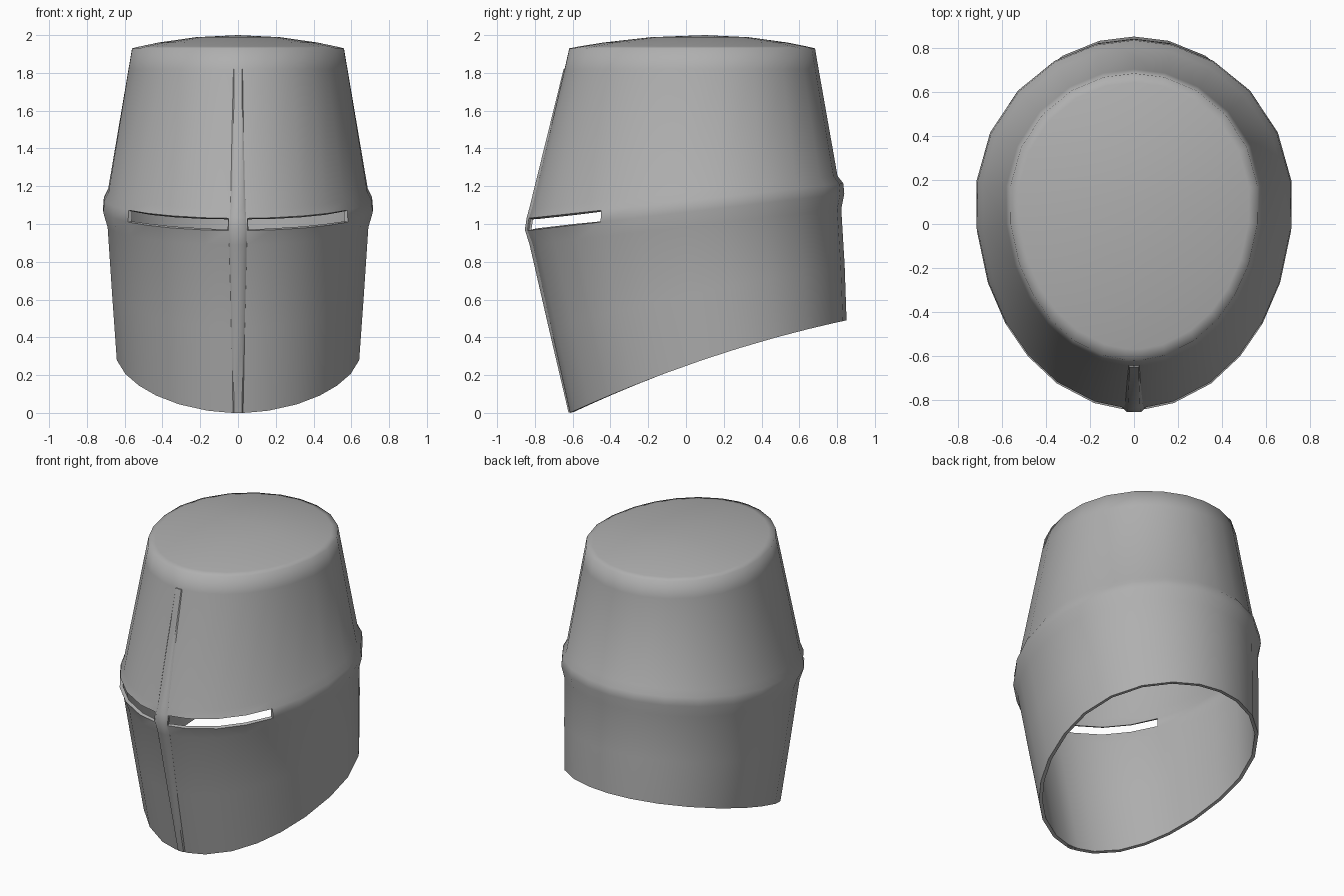
import bpy, bmesh
from math import sin, cos, radians

if "Cube" in bpy.data.objects:
    bpy.data.objects.remove(bpy.data.objects["Cube"])

# dark steel grey
steel = bpy.data.materials.new("steel")
steel.diffuse_color = (0.43, 0.43, 0.43, 1)
steel.use_nodes = True
steel.node_tree.nodes["Principled BSDF"].inputs["Base Color"].default_value = steel.diffuse_color

# column angles from the front, mirrored to both sides
half = [4, 14.5, 29, 42, 54, 67, 82, 97, 115, 133, 150, 166]
angles = [0] + half + [180] + [360 - a for a in reversed(half)]
N = len(angles)
CY = 0.1

# rings: front y, back y, half width, front z, back z, bow
rings = [
    (-0.615, 0.85, 0.648, 0.00, 0.49, 0.18),
    (-0.715, 0.84, 0.673, 0.45, 0.78, 0.07),
    (-0.812, 0.822, 0.697, 0.89, 1.08, 0.0),
    (-0.842, 0.838, 0.72, 0.965, 1.16, 0.0),   # slit bottom
    (-0.834, 0.833, 0.715, 1.03, 1.215, 0.0),  # slit top
    (-0.818, 0.802, 0.692, 1.08, 1.255, 0.0),
    (-0.643, 0.702, 0.584, 1.82, 1.82, 0.0),
    (-0.618, 0.683, 0.565, 1.93, 1.93, 0.0),
]
SLIT = 3
# domed cap rings
for s in (0.93, 0.75, 0.4):
    z = 1.93 + 0.07 * (1 - s * s)
    rings.append((CY - 0.718 * s, CY + 0.583 * s, 0.565 * s, z, z, 0.0))


def ring_point(ring, deg):
    yf, yb, w, zf, zb, bow = ring
    a = radians(deg)
    cy = CY + 0.1 * max(0, 1 - zf)
    y = cy - cos(a) * ((cy - yf) if cos(a) > 0 else (yb - cy))
    u = (y - yf) / (yb - yf)
    return (w * sin(a), y, zf + (zb - zf) * u + bow * u * (1 - u))


def finish(name, bm, smooth, thickness=0):
    bmesh.ops.recalc_face_normals(bm, faces=bm.faces)
    me = bpy.data.meshes.new(name)
    bm.to_mesh(me)
    bm.free()
    me.materials.append(steel)
    ob = bpy.data.objects.new(name, me)
    bpy.context.collection.objects.link(ob)
    bpy.ops.object.select_all(action='DESELECT')
    ob.select_set(True)
    bpy.context.view_layer.objects.active = ob
    if thickness:
        mod = ob.modifiers.new("thickness", 'SOLIDIFY')
        mod.thickness = thickness
        mod.offset = -1
        bpy.ops.object.modifier_apply(modifier=mod.name)
    bpy.ops.object.shade_smooth_by_angle(angle=radians(smooth))
    return ob


# helmet shell with two eye slits
bm = bmesh.new()
grid = [[bm.verts.new(ring_point(r, a)) for a in angles] for r in rings]
slit_cols = {1, 2, 3, 4, N - 2, N - 3, N - 4, N - 5}
for i in range(len(grid) - 1):
    for j in range(N):
        if i == SLIT and j in slit_cols:
            continue
        k = (j + 1) % N
        bm.faces.new((grid[i][j], grid[i][k], grid[i + 1][k], grid[i + 1][j]))
top = bm.verts.new((0, CY, 2.0))
for j in range(N):
    bm.faces.new((grid[-1][j], grid[-1][(j + 1) % N], top))
finish("helmet_shell", bm, 80, 0.022)

# raised vertical ridge down the face: y, z, half width
ridge = [(-0.622, 0.002, 0.036), (-0.727, 0.45, 0.042), (-0.828, 0.89, 0.05),
         (-0.853, 0.97, 0.055), (-0.843, 1.035, 0.052), (-0.828, 1.09, 0.046),
         (-0.648, 1.82, 0.034)]
bm = bmesh.new()
rows = []
for y, z, w in ridge:
    rows.append([bm.verts.new((x * w, y + d, z))
                 for x, d in ((-1, 0.022), (-0.6, 0), (0.6, 0), (1, 0.022))])
for a, b in zip(rows, rows[1:]):
    for j in range(4):
        k = (j + 1) % 4
        bm.faces.new((a[j], a[k], b[k], b[j]))
bm.faces.new(rows[0])
bm.faces.new(rows[-1])
finish("face_ridge", bm, 50)
